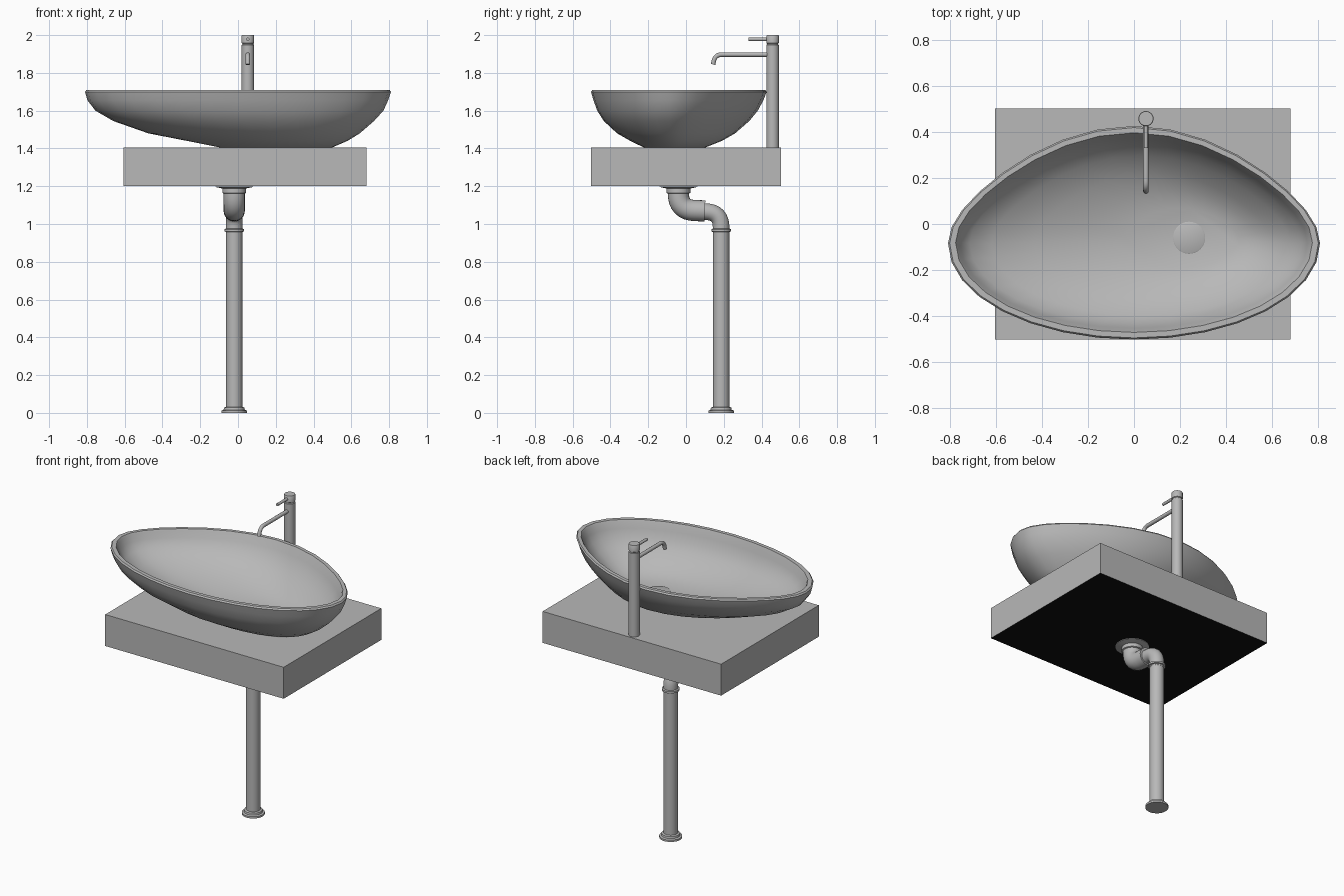
import bpy, bmesh, math
from mathutils import Vector

if "Cube" in bpy.data.objects:
    bpy.data.objects.remove(bpy.data.objects["Cube"])


def material(name, v):
    m = bpy.data.materials.new(name)
    m.diffuse_color = (v, v, v, 1)
    m.use_nodes = True
    m.node_tree.nodes["Principled BSDF"].inputs["Base Color"].default_value = m.diffuse_color
    return m


GREY = material("plain_grey", 0.48)
BLACK = material("underside_black", 0.005)


def finish(name, bm, angle=40):
    bmesh.ops.recalc_face_normals(bm, faces=bm.faces)
    me = bpy.data.meshes.new(name)
    bm.to_mesh(me)
    bm.free()
    ob = bpy.data.objects.new(name, me)
    bpy.context.collection.objects.link(ob)
    me.materials.append(GREY)
    smooth(ob, angle)
    return ob


def smooth(ob, angle=40):
    bpy.ops.object.select_all(action='DESELECT')
    ob.select_set(True)
    bpy.context.view_layer.objects.active = ob
    bpy.ops.object.shade_smooth_by_angle(angle=math.radians(angle))


def skin(name, rings, angle=40):
    """Join a list of closed point rings and cap both ends."""
    bm = bmesh.new()
    vs = [[bm.verts.new(p) for p in r] for r in rings]
    n = len(vs[0])
    for a, b in zip(vs, vs[1:]):
        for i in range(n):
            j = (i + 1) % n
            bm.faces.new((a[i], a[j], b[j], b[i]))
    bm.faces.new(vs[0])
    bm.faces.new(vs[-1])
    return finish(name, bm, angle)


def lathe(name, x, y, profile, n=32):
    """Turned part from (radius, z) pairs."""
    ang = [2 * math.pi * i / n for i in range(n)]
    return skin(name, [[(x + r * math.cos(a), y + r * math.sin(a), z) for a in ang]
                       for r, z in profile])


def tube(name, x, pts, r, bend, n=24):
    """Round pipe along a (y, z) path with rounded corners."""
    p = [Vector((x, y, z)) for y, z in pts]
    path = [p[0]]
    for a, b, c in zip(p, p[1:], p[2:]):
        s, e = b + (a - b).normalized() * bend, b + (c - b).normalized() * bend
        for i in range(9):
            t = i / 8
            path.append(s * (1 - t) ** 2 + b * 2 * t * (1 - t) + e * t * t)
    path.append(p[-1])
    rings = []
    side = Vector((1, 0, 0))
    for i, q in enumerate(path):
        d = (path[min(i + 1, len(path) - 1)] - path[max(i - 1, 0)]).normalized()
        up = side.cross(d)
        rings.append([q + r * (math.cos(2 * math.pi * k / n) * side
                               + math.sin(2 * math.pi * k / n) * up) for k in range(n)])
    return skin(name, rings)


# Counter slab, black underneath
bm = bmesh.new()
bmesh.ops.create_cube(bm, size=1)
for v in bm.verts:
    v.co = (0.038 + v.co.x * 1.287, v.co.y * 1.006, 1.3025 + v.co.z * 0.205)
slab = finish("counter_slab", bm, 30)
slab.data.materials.append(BLACK)
for f in slab.data.polygons:
    f.material_index = 1 if f.normal.z < -0.5 else 0


# Basin: lopsided egg outline, sized per level
def outline(z, x0, x1, y0, y1, n=32):
    cx, rx = (x0 + x1) / 2, (x1 - x0) / 2
    cy = y0 + 0.45 * (y1 - y0)
    ring = []
    for i in range(n):
        t = 2 * math.pi * i / n
        if math.sin(t) >= 0:      # back half is more pointed
            y = cy + (y1 - cy) * (0.925 * math.sin(t) - 0.075 * math.sin(3 * t))
        else:
            y = cy + (cy - y0) * math.sin(t)
        ring.append((cx + rx * math.cos(t), y, z))
    return ring


LEVELS = [  # z, x min, x max, y min, y max
    (1.406, -0.10, 0.50, -0.225, 0.105),
    (1.44, -0.27, 0.58, -0.295, 0.19),
    (1.48, -0.475, 0.645, -0.365, 0.26),
    (1.545, -0.66, 0.72, -0.435, 0.335),
    (1.60, -0.755, 0.77, -0.47, 0.38),
    (1.655, -0.797, 0.795, -0.49, 0.41),
    (1.70, -0.81, 0.81, -0.503, 0.427),
]
outer = [outline(*l) for l in LEVELS]
rim = [outline(1.709, -0.803, 0.803, -0.496, 0.42),
       outline(1.709, -0.777, 0.777, -0.472, 0.397)]
inner = [outline(1.44 + (z - 1.406) * 0.88, a + 0.04, b - 0.04, c + 0.036, d - 0.036)
         for z, a, b, c, d in reversed(LEVELS)]
skin("basin", outer + rim + inner, 45)

# Drain cover in the basin floor
lathe("drain_cover", 0.24, -0.06, [(0.07, 1.436), (0.07, 1.442), (0.066, 1.444)])

# Tap
TX, TY = 0.052, 0.459
lathe("tap_body", TX, TY, [(0.033, 1.405), (0.033, 1.948), (0.029, 1.951),
                           (0.029, 1.955), (0.033, 1.958), (0.033, 1.997), (0.031, 2.0)])
tube("tap_spout", TX, [(TY - 0.02, 1.897), (0.155, 1.897), (0.143, 1.845)], 0.012, 0.035, 16)
tube("tap_handle", TX, [(TY - 0.02, 1.978), (0.33, 1.978)], 0.009, 0.01, 16)

# Waste pipe and trap under the slab
PX = -0.02
lathe("waste_flange", PX, -0.04, [(0.10, 1.199), (0.10, 1.196), (0.063, 1.188),
                                  (0.063, 1.165), (0.058, 1.162)])
tube("trap_elbow", PX, [(-0.04, 1.19), (-0.04, 1.075), (0.10, 1.069)], 0.056, 0.085)
tube("trap_bend", PX, [(0.07, 1.067), (0.186, 1.062), (0.186, 0.95)], 0.044, 0.08)
lathe("floor_pipe", PX, 0.186, [(0.068, 0), (0.068, 0.012), (0.056, 0.016), (0.054, 0.028),
                                (0.043, 0.032), (0.043, 0.958), (0.052, 0.960),
                                (0.052, 0.972), (0.044, 0.976)])
